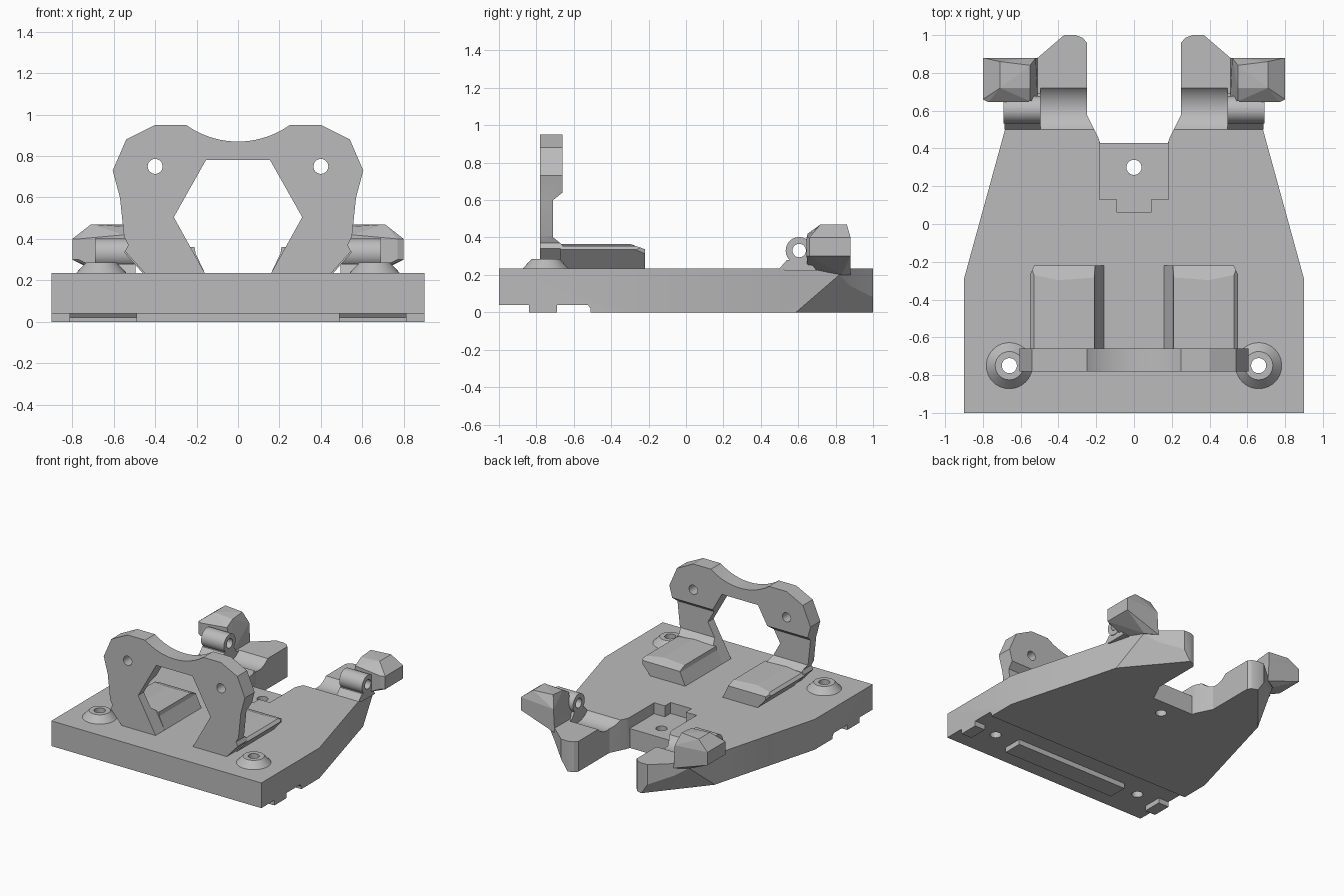
import bpy, bmesh, math
from mathutils import Vector

cube = bpy.data.objects.get("Cube")
if cube:
    bpy.data.objects.remove(cube, do_unlink=True)

grey = bpy.data.materials.new("plain grey")
grey.use_nodes = True
colour = (0.5, 0.5, 0.5, 1)
grey.diffuse_color = colour
grey.node_tree.nodes["Principled BSDF"].inputs["Base Color"].default_value = colour

TOP = 0.235  # upper surface of the plate


def finish(name, bm):
    bmesh.ops.recalc_face_normals(bm, faces=bm.faces)
    mesh = bpy.data.meshes.new(name)
    bm.to_mesh(mesh)
    bm.free()
    mesh.materials.append(grey)
    ob = bpy.data.objects.new(name, mesh)
    bpy.context.collection.objects.link(ob)
    return ob


def prism(name, pts, axis, lo, hi):
    """Extrude a 2D outline along an axis."""
    place = {"x": lambda a, b, c: (c, a, b),
             "y": lambda a, b, c: (a, c, b),
             "z": lambda a, b, c: (a, b, c)}[axis]
    bm = bmesh.new()
    ends = [[bm.verts.new(place(a, b, c)) for a, b in pts] for c in (lo, hi)]
    for ring in ends:
        bm.faces.new(ring)
    n = len(pts)
    for i in range(n):
        j = (i + 1) % n
        bm.faces.new((ends[0][i], ends[0][j], ends[1][j], ends[1][i]))
    return finish(name, bm)


def box(name, x0, x1, y0, y1, z0, z1):
    return prism(name, [(x0, y0), (x1, y0), (x1, y1), (x0, y1)], "z", z0, z1)


def rod(name, a, b, r, axis, lo, hi, n=32):
    pts = [(a + r * math.cos(2 * math.pi * i / n), b + r * math.sin(2 * math.pi * i / n))
           for i in range(n)]
    return prism(name, pts, axis, lo, hi)


def apply(ob, mod):
    bpy.ops.object.select_all(action="DESELECT")
    bpy.context.view_layer.objects.active = ob
    ob.select_set(True)
    bpy.ops.object.modifier_apply(modifier=mod.name)


def cut(ob, *cutters):
    for c in cutters:
        mod = ob.modifiers.new("cut", "BOOLEAN")
        mod.operation, mod.solver, mod.object = "DIFFERENCE", "EXACT", c
        apply(ob, mod)
        bpy.data.objects.remove(c, do_unlink=True)


def mirror(ob):
    apply(ob, ob.modifiers.new("mirror", "MIRROR"))


def smooth(ob):
    bpy.ops.object.select_all(action="DESELECT")
    bpy.context.view_layer.objects.active = ob
    ob.select_set(True)
    bpy.ops.object.shade_smooth_by_angle(angle=math.radians(25))


def both(pts):
    return pts + [(-a, b) for a, b in reversed(pts)]


# Base plate with two rear arms
half = [(0.9, -1), (0.9, -0.29), (0.68, 0.51), (0.6, 0.82), (0.51, 0.88), (0.37, 1),
        (0.31, 1), (0.27, 0.985), (0.25, 0.96), (0.25, 0.58), (0.19, 0.46), (0.18, 0.43)]
plate = prism("base_plate", both(half), "z", 0, TOP)

# Sloping underside of each arm
bm = bmesh.new()
bm.from_mesh(plate.data)
for s in (1, -1):
    res = bmesh.ops.bisect_plane(bm, geom=bm.verts[:] + bm.edges[:] + bm.faces[:],
                                 plane_co=(s * 0.65, 0.6, 0),
                                 plane_no=(s * 0.252, 0.21, -0.168), clear_outer=True)
    rim = [e for e in res["geom_cut"] if isinstance(e, bmesh.types.BMEdge)]
    bmesh.ops.edgenet_fill(bm, edges=rim)
bmesh.ops.recalc_face_normals(bm, faces=bm.faces)
bm.to_mesh(plate.data)
bm.free()

# Underside step, rear pocket and its hole
cut(plate,
    prism("step_cutter", [(-1.1, -0.1), (-0.51, -0.1), (-0.51, 0.02), (-0.525, 0.04), (-1.1, 0.04)],
          "x", -1.2, 1.2),
    prism("pocket_cutter", both([(0.09, 0.06), (0.09, 0.13), (0.182, 0.13), (0.182, 0.45)]),
          "z", 0.15, 0.4),
    rod("pocket_hole", 0, 0.3, 0.04, "z", -0.1, 0.4))

# Clearance troughs and screw holes
for s in (1, -1):
    lo, hi = sorted((s * 0.2, s * 0.495))
    cut(plate, rod("trough_cutter", 0.61, 0.33, 0.145, "x", lo, hi, 64),
        rod("screw_cutter", s * 0.66, -0.75, 0.04, "z", -0.1, 0.4))
smooth(plate)

# Ribs under the front edge
box("bottom_rib", -0.49, 0.49, -0.84, -0.69, 0, 0.05)
mirror(box("bottom_tab", 0.81, 0.9, -0.84, -0.69, 0, 0.05))

# Screw bosses
bm = bmesh.new()
bmesh.ops.create_cone(bm, cap_ends=True, segments=40, radius1=0.122, radius2=0.075, depth=0.05)
bmesh.ops.translate(bm, verts=bm.verts, vec=(0.66, -0.75, TOP + 0.025))
boss = finish("screw_boss", bm)
cut(boss, rod("boss_hole", 0.66, -0.75, 0.04, "z", 0, 0.5))
mirror(boss)
smooth(boss)

# Upright bracket
side = [(0.45, TOP), (0.545, 0.34), (0.53, 0.37), (0.55, 0.41), (0.57, 0.6),
        (0.605, 0.73), (0.54, 0.88), (0.4, 0.95)]
bracket = prism("upright_bracket", both(side), "y", -0.78, -0.66)
cut(bracket,
    prism("window_cutter", both([(0.14, 0.2), (0.16, TOP), (0.31, 0.505), (0.155, 0.78)]),
          "y", -1, -0.5),
    rod("saddle_cutter", 0, 1.3, 0.43, "y", -1, -0.5, 96),
    prism("recess_cutter", [(-0.71, 0.4), (-0.66, 0.36), (-0.6, 0.36), (-0.6, 0.64),
                            (-0.66, 0.64), (-0.71, 0.6)], "x", -1, 1),
    rod("left_eyelet", 0.4, 0.75, 0.036, "y", -1, -0.5),
    rod("right_eyelet", -0.4, 0.75, 0.036, "y", -1, -0.5))
smooth(bracket)

# Leaning pads behind the bracket
pad = prism("support_pad", [(0.16, TOP), (0.46, TOP), (0.55, 0.335), (0.53, 0.355),
                            (0.4, 0.365), (0.21, 0.36), (0.205, 0.33)], "y", -0.67, -0.22)
cut(pad,
    prism("pad_end_cutter", [(-0.3, 0.366), (-0.2, 0.33), (-0.2, 0.5), (-0.3, 0.5)], "x", 0, 1),
    prism("pad_corner_cutter", [(0.56, -0.29), (0.52, -0.2), (0.7, -0.2)], "z", 0, 1))
mirror(pad)

# Hinge blocks and barrels
block = prism("hinge_block", [(0.5, TOP), (0.54, 0.28), (0.66, 0.28), (0.7, 0.22), (0.54, 0.22)],
              "x", 0.495, 0.685)
mirror(block)
barrel = rod("hinge_barrel", 0.605, 0.33, 0.072, "x", 0.495, 0.69, 40)
cut(barrel, rod("pin_hole", 0.605, 0.33, 0.036, "x", 0.3, 0.9))
mirror(barrel)
smooth(barrel)

# Faceted wings behind the hinges
bm = bmesh.new()
for p in [(0.51, 0.88, 0.2), (0.51, 0.66, TOP), (0.64, 0.65, TOP), (0.6, 0.83, 0.2),
          (0.8, 0.66, 0.3), (0.8, 0.88, 0.3), (0.77, 0.645, 0.3), (0.8, 0.88, 0.4),
          (0.8, 0.66, 0.4), (0.77, 0.645, 0.4), (0.71, 0.86, 0.47), (0.71, 0.72, 0.47),
          (0.55, 0.84, 0.47), (0.55, 0.72, 0.46), (0.52, 0.88, 0.38), (0.55, 0.65, 0.42)]:
    bm.verts.new(Vector(p))
hull = bmesh.ops.convex_hull(bm, input=bm.verts)
loose = [v for v in bm.verts if not v.link_faces]
bmesh.ops.delete(bm, geom=loose, context="VERTS")
bmesh.ops.dissolve_limit(bm, angle_limit=0.02, verts=bm.verts, edges=bm.edges)
mirror(finish("hinge_wing", bm))
